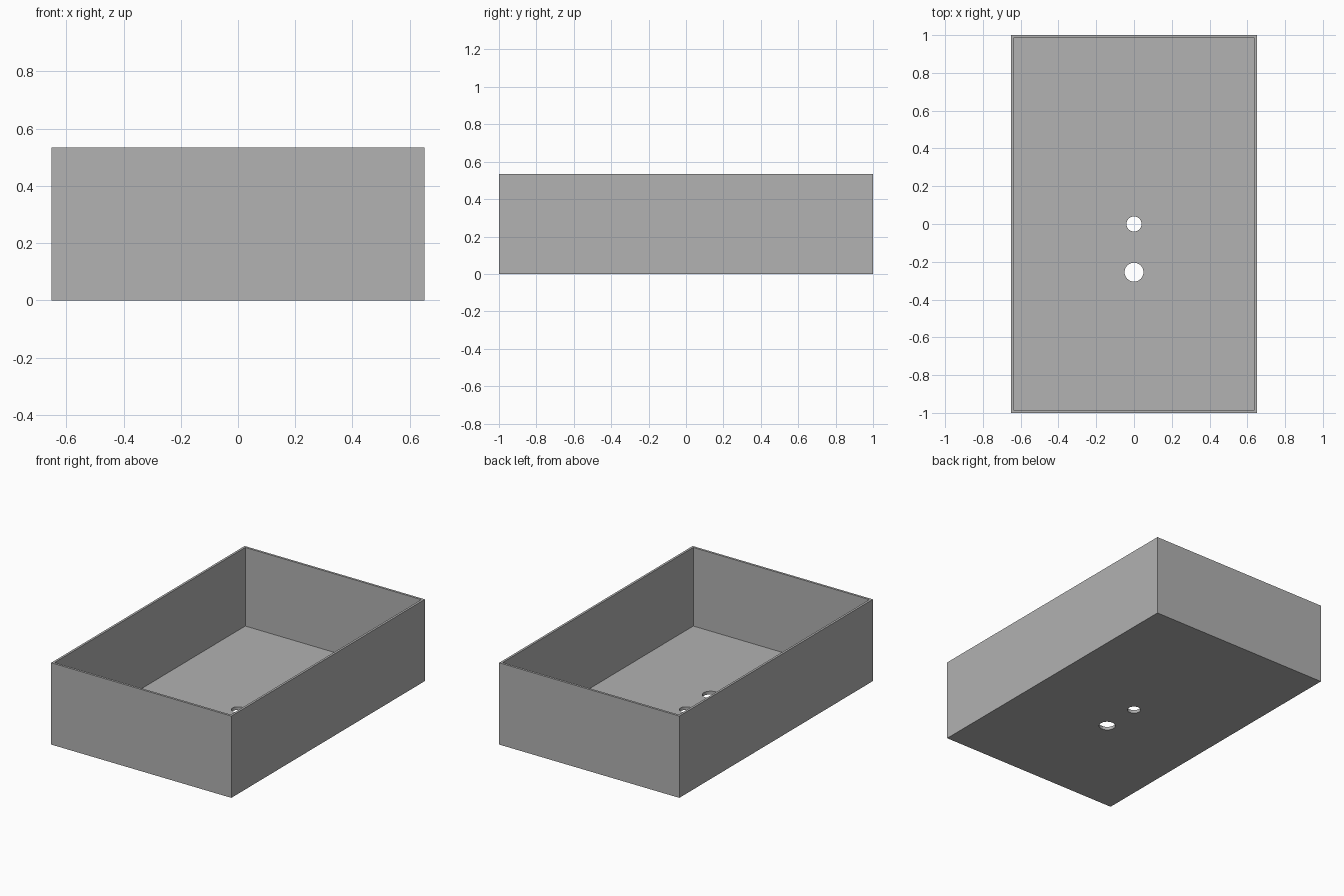
import bpy, bmesh
from mathutils import Matrix

if "Cube" in bpy.data.objects:
    bpy.data.objects.remove(bpy.data.objects["Cube"])

W, L, H, T = 1.304, 2.0, 0.535, 0.021   # width, length, height, wall thickness

grey = bpy.data.materials.new("plain_grey")
grey.diffuse_color = (0.445, 0.445, 0.445, 1)
grey.use_nodes = True
grey.node_tree.nodes["Principled BSDF"].inputs["Base Color"].default_value = grey.diffuse_color


def add_object(name, bm):
    mesh = bpy.data.meshes.new(name)
    bm.to_mesh(mesh)
    bm.free()
    obj = bpy.data.objects.new(name, mesh)
    bpy.context.collection.objects.link(obj)
    mesh.materials.append(grey)
    return obj


# open tray: a block whose top face is inset and pushed down to the floor
bm = bmesh.new()
bmesh.ops.create_cube(bm, size=1, matrix=Matrix.Translation((0, 0, H / 2))
                      @ Matrix.Diagonal((W, L, H, 1)))
bm.normal_update()
top = max(bm.faces, key=lambda f: f.calc_center_median().z)
bmesh.ops.inset_region(bm, faces=[top], thickness=T)
rim_verts = list(top.verts)
ext = bmesh.ops.extrude_discrete_faces(bm, faces=[top])
floor = ext["faces"][0]
bmesh.ops.translate(bm, verts=list(floor.verts), vec=(0, 0, T - H))
bmesh.ops.recalc_face_normals(bm, faces=bm.faces[:])
tray = add_object("open_tray", bm)

# two round drain holes through the floor
for name, y, r in (("centre_hole_cutter", 0, 0.04), ("front_hole_cutter", -0.255, 0.05)):
    bm = bmesh.new()
    bmesh.ops.create_cone(bm, cap_ends=True, segments=48, radius1=r, radius2=r,
                          depth=0.2, matrix=Matrix.Translation((0, y, 0)))
    cutter = add_object(name, bm)
    cutter.hide_render = True
    cutter.hide_viewport = False
    cutter.display_type = 'WIRE'
    mod = tray.modifiers.new(name, 'BOOLEAN')
    mod.operation = 'DIFFERENCE'
    mod.solver = 'EXACT'
    mod.object = cutter
